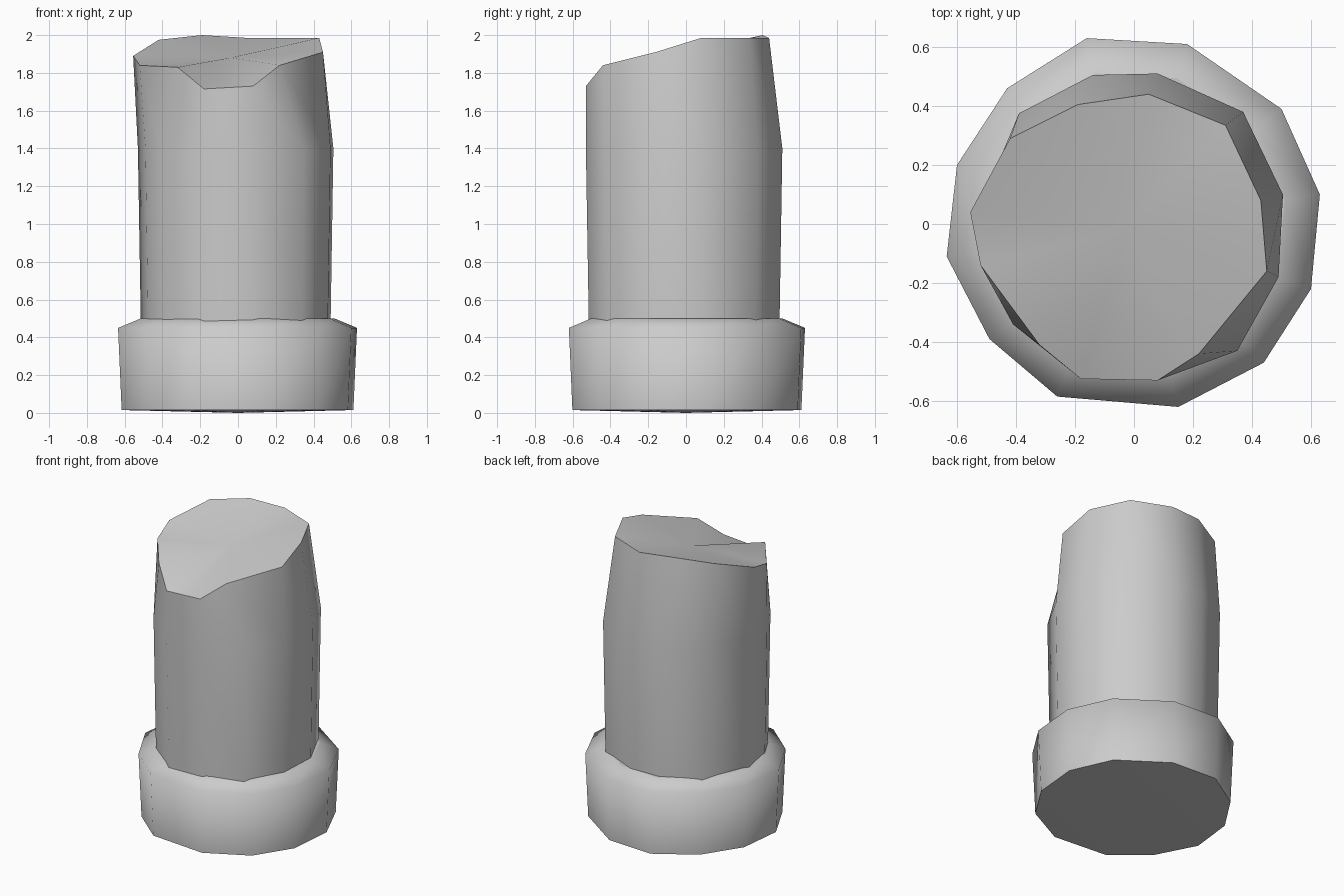
import bpy, bmesh

cube = bpy.data.objects.get("Cube")
if cube:
    bpy.data.objects.remove(cube, do_unlink=True)

stone = bpy.data.materials.new("grey stone")
stone.use_nodes = True
colour = (0.6, 0.6, 0.6, 1)
stone.diffuse_color = colour
stone.node_tree.nodes["Principled BSDF"].inputs["Base Color"].default_value = colour


def ring(outline, scale, z):
    return [(x * scale, y * scale, z) for x, y in outline]


def lathe(name, rings, low_centre, high_centre):
    """Bridge rings of points, close both ends with fans and keep the end rims sharp."""
    bm = bmesh.new()
    loops = [[bm.verts.new(p) for p in points] for points in rings]
    n = len(loops[0])
    for low, high in zip(loops, loops[1:]):
        for i in range(n):
            j = (i + 1) % n
            bm.faces.new((low[i], low[j], high[j], high[i]))
    for rim, centre in ((loops[0], low_centre), (loops[-1], high_centre)):
        middle = bm.verts.new(centre)
        for i in range(n):
            bm.faces.new((rim[i], rim[(i + 1) % n], middle))
    bmesh.ops.recalc_face_normals(bm, faces=bm.faces)
    for face in bm.faces:
        face.smooth = True
    for rim in (loops[0], loops[-1]):
        for i in range(n):
            bm.edges.get((rim[i], rim[(i + 1) % n])).smooth = False
    mesh = bpy.data.meshes.new(name)
    bm.to_mesh(mesh)
    bm.free()
    mesh.materials.append(stone)
    obj = bpy.data.objects.new(name, mesh)
    bpy.context.collection.objects.link(obj)
    return obj


# Worn plinth: slightly flared drum with a sloping shoulder
plinth = [(.63, .10), (.50, .39), (.18, .61), (-.16, .63), (-.43, .46), (-.60, .20),
          (-.635, -.11), (-.49, -.39), (-.26, -.585), (.15, -.62), (.44, -.47), (.60, -.22)]
lathe("column_base",
      [ring(plinth, .97, .015), ring(plinth, 1, .45), ring(plinth, .81, .5)],
      (0, 0, 0), (0, 0, .5))

# Shaft: irregular drum leaning to a broken, slanting top
shaft = [(.08, .51), (.37, .38), (.505, .10), (.49, -.18), (.35, -.43), (.08, -.53),
         (-.18, -.525), (-.41, -.34), (-.49, -.19), (-.53, .04), (-.39, .375), (-.14, .505)]
broken_rim = [(.05, .44, 1.985), (.31, .335, 1.985), (.43, .08, 1.985), (.45, -.16, 1.91),
              (.22, -.44, 1.84), (.08, -.53, 1.73), (-.18, -.525, 1.715), (-.32, -.41, 1.83),
              (-.52, -.14, 1.84), (-.555, .04, 1.89), (-.42, .29, 1.975), (-.19, .405, 2)]
lathe("column_shaft",
      [ring(shaft, .97, .45), ring(shaft, 1, 1.4), broken_rim],
      (0, 0, .45), (-.04, -.02, 1.88))
